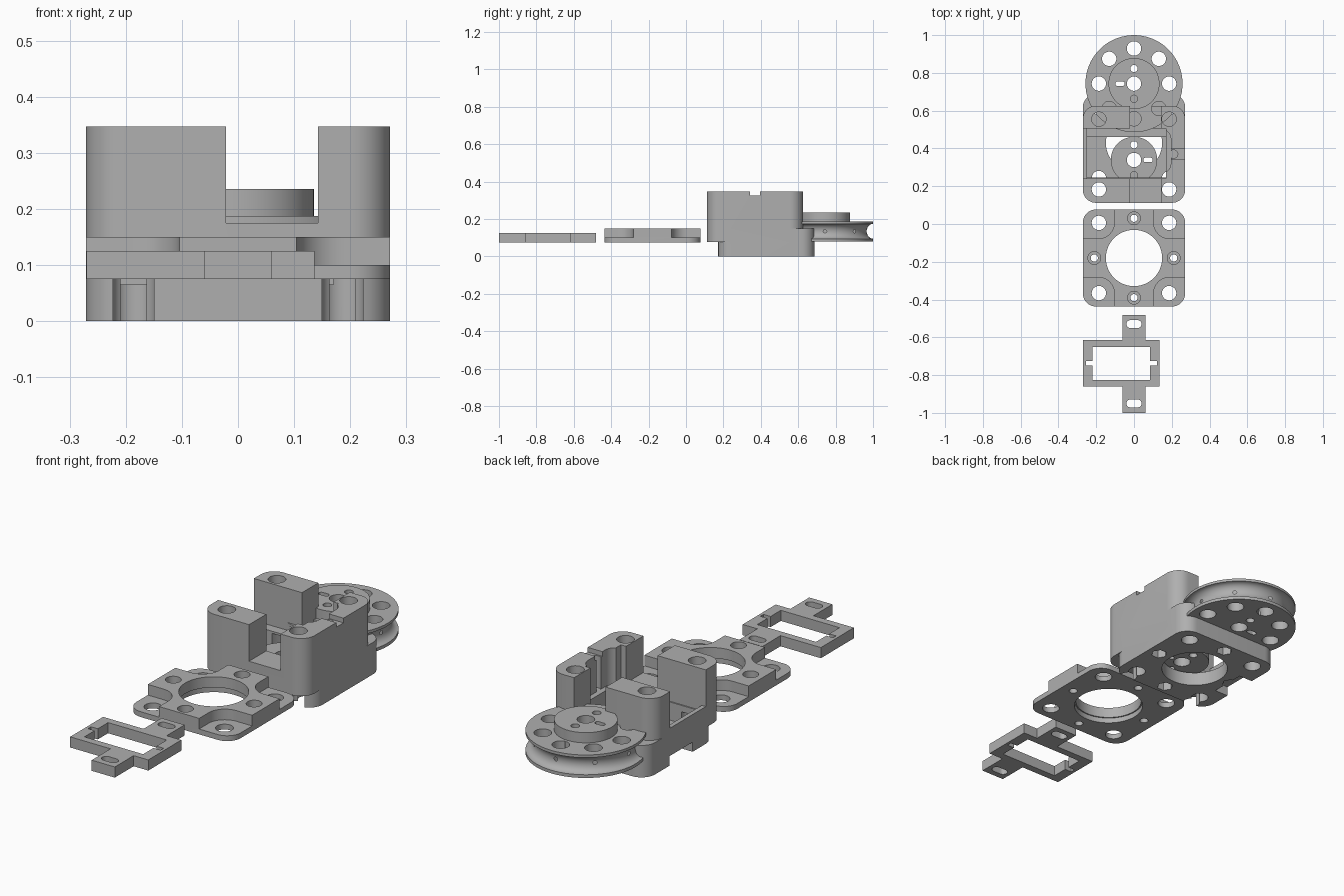
import bpy
import bmesh
from math import sin, cos, pi, radians

if "Cube" in bpy.data.objects:
    bpy.data.objects.remove(bpy.data.objects["Cube"])

GREY = (0.43, 0.43, 0.43, 1)
grey = bpy.data.materials.new("plain grey")
grey.use_nodes = True
grey.diffuse_color = GREY
grey.node_tree.nodes["Principled BSDF"].inputs["Base Color"].default_value = GREY


# ---- outlines
def circle(x, y, r, n=40, turn=0):
    return [(x + r * cos(2 * pi * i / n + turn), y + r * sin(2 * pi * i / n + turn)) for i in range(n)]


def rect(x0, x1, y0, y1, r=0.0):
    if not r:
        return [(x0, y0), (x1, y0), (x1, y1), (x0, y1)]
    centres = [(x1 - r, y1 - r), (x0 + r, y1 - r), (x0 + r, y0 + r), (x1 - r, y0 + r)]
    return [(cx + r * cos(pi / 2 * (q + i / 10)), cy + r * sin(pi / 2 * (q + i / 10)))
            for q, (cx, cy) in enumerate(centres) for i in range(11)]


def slot(x, y, half, r):
    return rect(x - half, x + half, y - r, y + r, r * 0.98)


# ---- solids
def finish(name, bm):
    bmesh.ops.recalc_face_normals(bm, faces=bm.faces)
    mesh = bpy.data.meshes.new(name)
    bm.to_mesh(mesh)
    bm.free()
    mesh.materials.append(grey)
    ob = bpy.data.objects.new(name, mesh)
    bpy.context.collection.objects.link(ob)
    return ob


def prism(name, outline, z0, z1):
    bm = bmesh.new()
    low = [bm.verts.new((x, y, z0)) for x, y in outline]
    high = [bm.verts.new((x, y, z1)) for x, y in outline]
    bm.faces.new(low)
    bm.faces.new(high)
    for i in range(len(low)):
        j = (i + 1) % len(low)
        bm.faces.new((low[i], low[j], high[j], high[i]))
    return finish(name, bm)


def lathe(name, x, y, profile, n=72):
    bm = bmesh.new()
    rings = [[bm.verts.new((px, py, z)) for px, py in circle(x, y, r, n)] for r, z in profile]
    bm.faces.new(rings[0])
    bm.faces.new(rings[-1])
    for a, b in zip(rings, rings[1:]):
        for i in range(n):
            j = (i + 1) % n
            bm.faces.new((a[i], a[j], b[j], b[i]))
    return finish(name, bm)


def combine(ob, other, operation):
    mod = ob.modifiers.new("combine", 'BOOLEAN')
    mod.operation, mod.solver, mod.object = operation, 'EXACT', other
    bpy.context.view_layer.objects.active = ob
    bpy.ops.object.modifier_apply(modifier=mod.name)
    bpy.data.objects.remove(other)


def cut(ob, outline, z0=-0.1, z1=0.5):
    combine(ob, prism("cutter", outline, z0, z1), 'DIFFERENCE')


def smooth(ob):
    bpy.ops.object.select_all(action='DESELECT')
    ob.select_set(True)
    bpy.context.view_layer.objects.active = ob
    bpy.ops.object.shade_smooth_by_angle(angle=radians(30))


SIGNS = [(sx, sy) for sx in (-1, 1) for sy in (-1, 1)]
W, ROUND, HOLE, PITCH, ARM = 0.271, 0.07, 0.038, 0.186, 0.21

# ---- motor frame with two slotted tabs
frame = prism("motor_frame", [
    (-0.27, -0.86), (-0.06, -0.86), (-0.06, -1), (0.06, -1), (0.06, -0.86), (0.136, -0.86),
    (0.136, -0.615), (0.06, -0.615), (0.06, -0.482), (-0.06, -0.482), (-0.06, -0.615), (-0.27, -0.615)],
    0.075, 0.125)
cut(frame, rect(-0.22, 0.085, -0.825, -0.65))
cut(frame, rect(-0.255, 0.122, -0.749, -0.726))
for y in (-0.95, -0.53):
    cut(frame, slot(0, y, 0.04, 0.021))
smooth(frame)

# ---- cover plate: raised cross with lowered corners
PY = -0.18
plate = prism("cover_plate", rect(-W, W, PY - 0.257, PY + 0.257, ROUND), 0.075, 0.15)
for sx, sy in SIGNS:
    x, y = sorted((sx * 0.104, sx * 0.5)), sorted((PY + sy * 0.102, PY + sy * 0.5))
    cut(plate, rect(*x, *y, 0.085), 0.1, 0.2)
    cut(plate, circle(sx * PITCH, PY + sy * PITCH, HOLE))
cut(plate, circle(0, PY, 0.149, 64))
cut(plate, circle(0, PY, 0.155, 64), 0.05, 0.1)
for i in range(4):
    x, y = ARM * cos(i * pi / 2), PY + ARM * sin(i * pi / 2)
    cut(plate, circle(x, y, 0.019, 24))
    cut(plate, circle(x, y, 0.034, 32), 0.115, 0.2)
smooth(plate)

# ---- housing: base block joined to the offset upper block
BY, UY = 0.429, 0.369
housing = prism("housing", rect(-W, W, BY - 0.258, BY + 0.258, ROUND), 0, 0.15)
combine(housing, prism("upper", rect(-W, W, UY - 0.257, UY + 0.257, ROUND), 0.076, 0.347), 'UNION')
# channel from front to back, and the opening on the left-hand pillars
cut(housing, rect(-0.021, 0.143, 0, 0.8), 0.175)
cut(housing, rect(-0.4, 0.1, 0.24, 0.505), 0.175)
# recess and cable groove in the tall side wall
cut(housing, rect(0.05, 0.195, 0.27, 0.5, 0.05), 0.175)
cut(housing, circle(0.21, 0.37, 0.022, 24), 0.175)
cut(housing, rect(0.19, 0.4, 0.342, 0.396), 0.325)
# motor pocket and round opening
cut(housing, rect(-0.25, 0.17, 0.24, 0.505), 0.15)
cut(housing, rect(-0.25, 0.17, 0.246, 0.46), 0.065)
cut(housing, circle(0, BY, 0.149, 64), -0.1, 0.14)
cut(housing, rect(-0.4, -0.2, 0.338, 0.51), -0.1, 0.045)
# bolt holes and nut pockets
for sx, sy in SIGNS:
    cut(housing, circle(sx * PITCH, UY + sy * PITCH, HOLE), -0.1 if sy < 0 else 0.1)
    cut(housing, circle(sx * PITCH, BY + sy * PITCH, HOLE), -0.1, 0.12)
for i in range(4):
    cut(housing, circle(ARM * cos(i * pi / 2), BY + ARM * sin(i * pi / 2), 0.036, 6), -0.1, 0.04)
smooth(housing)


# ---- hub hole pattern shared by the pulley and the horn disc
def hub_holes(ob, y, side):
    cut(ob, circle(0, y, HOLE))
    for s in (-1, 1):
        cut(ob, circle(0, y + s * 0.08, 0.019, 24))
    cut(ob, slot(side * 0.074, y, 0.025, 0.012))


# ---- grooved pulley with raised boss
CY = 0.743
groove = [(0.257 - 0.034 * sin(pi * i / 12), 0.134 - 0.04 * cos(pi * i / 12)) for i in range(13)]
pulley = lathe("pulley", 0, CY, [(0.257, 0.079)] + groove + [(0.257, 0.187), (0.135, 0.187), (0.135, 0.235)])
hub_holes(pulley, CY, -1)
for i in range(8):
    cut(pulley, circle(PITCH * cos(i * pi / 4), CY + PITCH * sin(i * pi / 4), HOLE))
smooth(pulley)

# ---- horn disc inside the motor pocket
disc = lathe("horn_disc", 0, 0.339, [(0.123, 0.075), (0.123, 0.125)])
hub_holes(disc, 0.339, 1)
smooth(disc)
